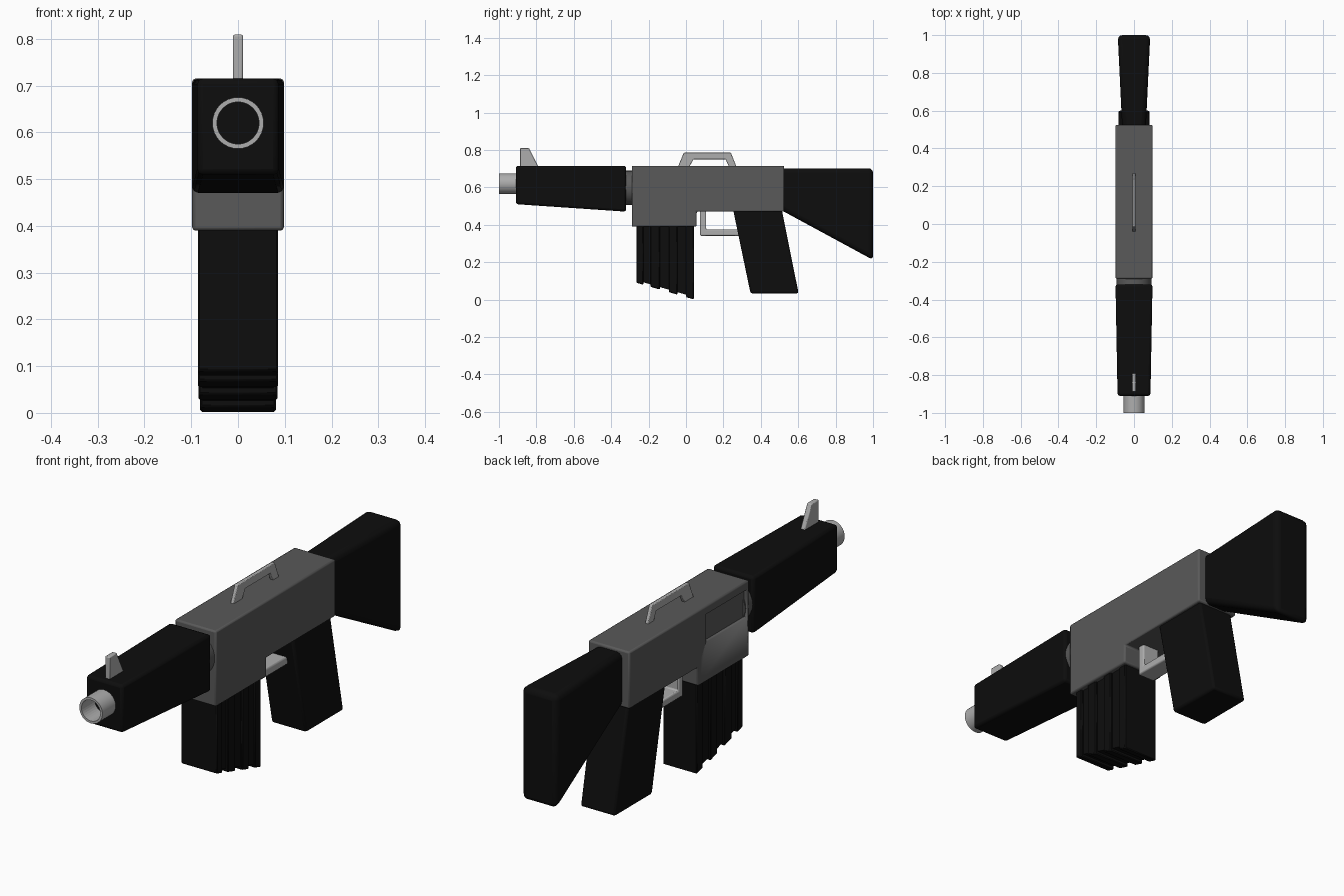
import bpy, bmesh, math

if "Cube" in bpy.data.objects:
    bpy.data.objects.remove(bpy.data.objects["Cube"])


def material(name, v):
    m = bpy.data.materials.new(name)
    m.diffuse_color = (v, v, v, 1)
    m.use_nodes = True
    m.node_tree.nodes["Principled BSDF"].inputs["Base Color"].default_value = m.diffuse_color
    return m


BLACK = material("black", 0.004)
DARK = material("dark_grey", 0.1)
LIGHT = material("light_grey", 0.42)


def finish(obj, mat, bevel=0, segments=2):
    obj.data.materials.append(mat)
    if bevel:
        b = obj.modifiers.new("bevel", "BEVEL")
        b.width = bevel
        b.segments = segments
        b.limit_method = "ANGLE"
        b.angle_limit = math.radians(25)
    bpy.ops.object.select_all(action="DESELECT")
    obj.select_set(True)
    bpy.context.view_layer.objects.active = obj
    bpy.ops.object.shade_smooth_by_angle(angle=math.radians(30))
    return obj


def prism(name, profile, half_width, mat, bevel=0.0, segments=2):
    """Side profile in (y, z), extruded over x; half_width is a number or f(y)."""
    hw = half_width if callable(half_width) else (lambda y: half_width)
    bm = bmesh.new()
    left = [bm.verts.new((-hw(y), y, z)) for y, z in profile]
    right = [bm.verts.new((hw(y), y, z)) for y, z in profile]
    bm.faces.new(left)
    bm.faces.new(right[::-1])
    n = len(profile)
    for i in range(n):
        j = (i + 1) % n
        bm.faces.new((left[i], right[i], right[j], left[j]))
    bmesh.ops.recalc_face_normals(bm, faces=bm.faces)
    mesh = bpy.data.meshes.new(name)
    bm.to_mesh(mesh)
    bm.free()
    obj = bpy.data.objects.new(name, mesh)
    bpy.context.collection.objects.link(obj)
    return finish(obj, mat, bevel, segments)


def cut(obj, cutter):
    m = obj.modifiers.new("cut", "BOOLEAN")
    m.operation = "DIFFERENCE"
    m.solver = "EXACT"
    m.object = cutter
    cutter.hide_render = True
    cutter.hide_set(True)


def cylinder(name, radius, y0, y1, z):
    bpy.ops.mesh.primitive_cylinder_add(
        vertices=32, radius=radius, depth=y1 - y0,
        location=(0, (y0 + y1) / 2, z), rotation=(math.pi / 2, 0, 0))
    bpy.context.object.name = name
    return bpy.context.object


# Barrel: hollow tube ending at the handguard face
barrel = finish(cylinder("barrel", 0.055, -1.0, -0.895, 0.62), LIGHT)
cut(barrel, cylinder("bore_cutter", 0.045, -1.1, -0.905, 0.62))

# Handguard, tapering to the front
prism("handguard", [(-0.91, 0.51), (-0.91, 0.715), (-0.32, 0.715), (-0.32, 0.47)],
      lambda y: 0.087 + 0.011 * (y + 0.91) / 0.59, BLACK, 0.012)

# Round collar between handguard and receiver
finish(cylinder("collar", 0.092, -0.34, -0.27, 0.597), DARK)

# Receiver with a shallow port on the left side
receiver = prism("receiver", [(-0.29, 0.39), (-0.29, 0.715), (0.525, 0.715),
                              (0.525, 0.47), (0.057, 0.47), (0.057, 0.39)],
                 0.098, DARK, 0.007)
port = prism("port_cutter", [(-0.275, 0.56), (-0.275, 0.68), (0.005, 0.68), (0.005, 0.56)],
             0.03, DARK)
port.location.x = -0.113
cut(receiver, port)

# Carry handle and front sight
prism("carry_handle", [(-0.045, 0.705), (-0.012, 0.785), (0.24, 0.785), (0.272, 0.705),
                       (0.232, 0.705), (0.212, 0.75), (0.04, 0.75), (0.015, 0.705)],
      0.008, LIGHT, 0.003)
prism("front_sight", [(-0.888, 0.70), (-0.888, 0.809), (-0.838, 0.809), (-0.785, 0.70)],
      0.011, LIGHT, 0.004)

# Stock, flaring to the rear
prism("stock", [(0.50, 0.483), (0.50, 0.702), (1.0, 0.702), (1.0, 0.212)],
      lambda y: 0.062 + 0.024 * (y - 0.5) / 0.5, BLACK, 0.024, 3)

# Pistol grip
prism("grip", [(0.25, 0.49), (0.51, 0.49), (0.602, 0.033), (0.345, 0.033)],
      0.083, BLACK, 0.01)

# Trigger guard
prism("trigger_guard", [(0.075, 0.48), (0.075, 0.341), (0.30, 0.341), (0.30, 0.374),
                        (0.108, 0.374), (0.108, 0.48)], 0.04, LIGHT, 0.006)


# Magazine: recessed core with four ribs, bottom sloping to the rear
def bottom(y):
    return 0.09 - 0.29 * (y + 0.265)


prism("magazine_core", [(-0.25, 0.42), (0.03, 0.42), (0.03, bottom(0.03) + 0.013),
                        (-0.25, bottom(-0.25) + 0.013)], 0.076, BLACK)
for i, (a, b, w) in enumerate([(-0.265, -0.228, 0.086), (-0.19, -0.14, 0.086),
                               (-0.092, -0.046, 0.085), (0.0, 0.042, 0.081)]):
    prism(f"magazine_rib_{i + 1}", [(a, 0.42), (b, 0.42), (b, bottom(b)), (a, bottom(a))],
          w, BLACK, 0.004, 1)
